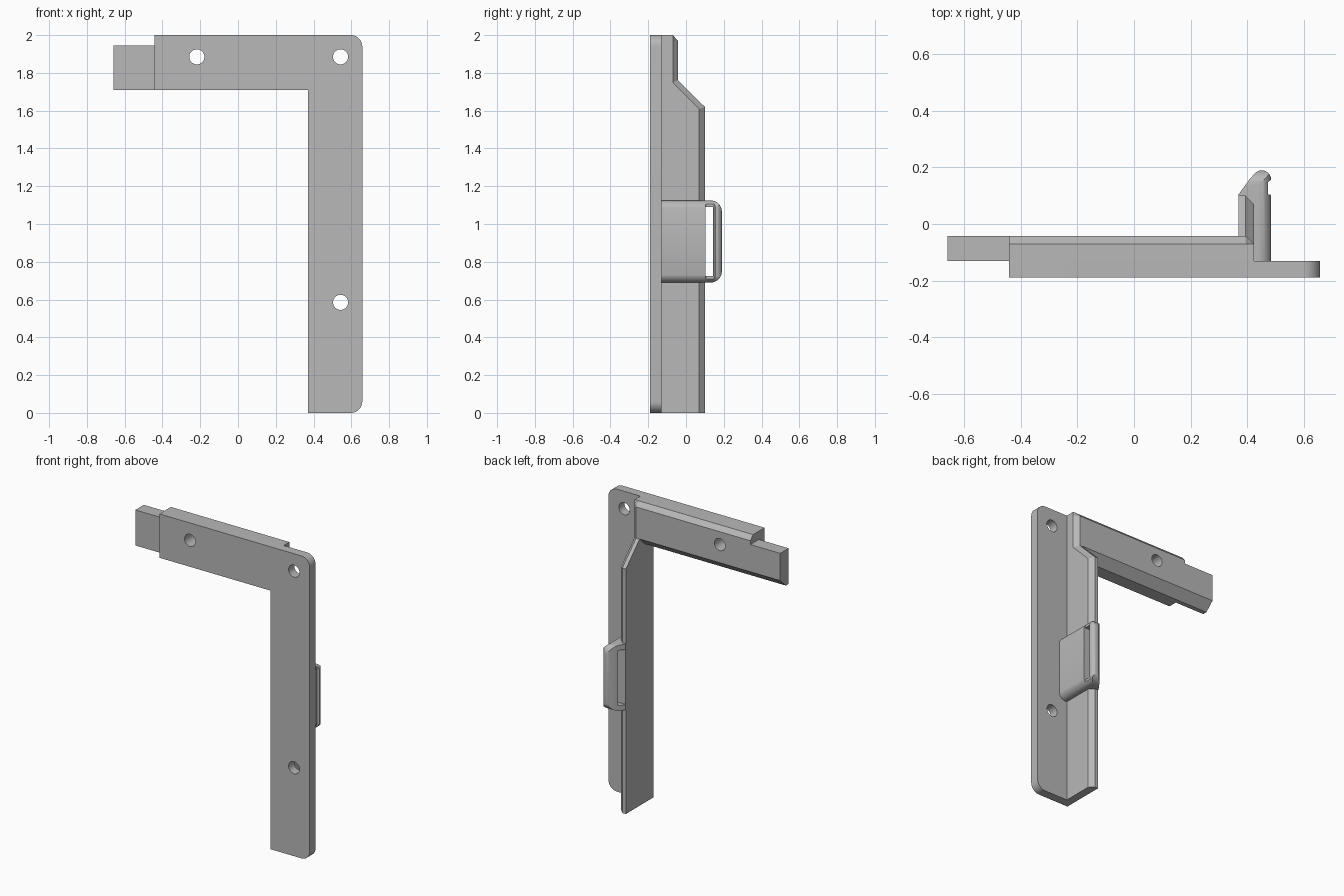
import bpy, bmesh
from math import sin, cos, pi, radians

if "Cube" in bpy.data.objects:
    bpy.data.objects.remove(bpy.data.objects["Cube"])

grey = bpy.data.materials.new("plain_grey")
grey.use_nodes = True
colour = (0.48, 0.48, 0.48, 1)
grey.diffuse_color = colour
grey.node_tree.nodes["Principled BSDF"].inputs["Base Color"].default_value = colour


def loft(name, axis, sections):
    """Solid through sections (position, 2D points) placed along an axis."""
    place = {"x": lambda p, d: (d, p[0], p[1]),
             "y": lambda p, d: (p[0], d, p[1]),
             "z": lambda p, d: (p[0], p[1], d)}[axis]
    bm = bmesh.new()
    rings = [[bm.verts.new(place(p, d)) for p in pts] for d, pts in sections]
    for a, b in zip(rings, rings[1:]):
        for i in range(len(a)):
            j = (i + 1) % len(a)
            bm.faces.new((a[i], a[j], b[j], b[i]))
    bm.faces.new(rings[0])
    bm.faces.new(rings[-1])
    bmesh.ops.recalc_face_normals(bm, faces=bm.faces)
    mesh = bpy.data.meshes.new(name)
    bm.to_mesh(mesh)
    bm.free()
    mesh.materials.append(grey)
    ob = bpy.data.objects.new(name, mesh)
    bpy.context.collection.objects.link(ob)
    return ob


def prism(name, axis, pts, start, end):
    return loft(name, axis, [(start, pts), (end, pts)])


def arc(cx, cy, r, start, end, steps=8):
    """Points on an arc, angles in degrees."""
    angles = [radians(start + (end - start) * i / steps) for i in range(steps + 1)]
    return [(cx + r * cos(a), cy + r * sin(a)) for a in angles]


def rounded_end(left, right, low, high, r):
    """Rectangle whose two right-hand corners are rounded."""
    return ([(left, low)] + arc(right - r, low + r, r, -90, 0)
            + arc(right - r, high - r, r, 0, 90) + [(left, high)])


def boolean(ob, other, operation):
    mod = ob.modifiers.new("cut", "BOOLEAN")
    mod.operation, mod.solver, mod.object = operation, "EXACT", other
    bpy.context.view_layer.objects.active = ob
    bpy.ops.object.modifier_apply(modifier=mod.name)


def smooth(ob):
    bpy.ops.object.select_all(action="DESELECT")
    ob.select_set(True)
    bpy.context.view_layer.objects.active = ob
    bpy.ops.object.shade_smooth_by_angle(angle=radians(30))


FRONT, MID, BACK = -0.19, -0.13, -0.042
INNER, OUTER, EDGE = 0.37, 0.425, 0.658
ARM_END, TENON_END, ARM_LOW = -0.442, -0.66, 1.71

# L-shaped front plate with two rounded outer corners
outline = (rounded_end(INNER, EDGE, 0, 2, 0.06)[:-1]
           + [(ARM_END, 2), (ARM_END, ARM_LOW), (INNER, ARM_LOW)])
plate = prism("front_plate", "y", outline, FRONT, MID)

# Horizontal arm behind the plate, bevelled along its back edges
under = [(MID, ARM_LOW), (-0.1, ARM_LOW), (BACK, 1.765)]
arm = prism("horizontal_arm", "x", under + [(BACK, 1.97), (-0.07, 2), (MID, 2)],
            ARM_END, INNER)

# Tenon on the end of the arm
prism("arm_tenon", "x", under + [(BACK, 1.945), (MID, 1.945)], TENON_END, ARM_END)

# Upright fin with a sloping shoulder and a bevelled outer back edge
full = [(MID, 0), (0.1, 0), (0.1, 1.62), (BACK, 1.762), (BACK, 1.97), (-0.07, 2), (MID, 2)]
slim = [(MID, 0), (0.07, 0), (0.07, 1.61), (-0.07, 1.75), (-0.07, 1.97), (-0.07, 2), (MID, 2)]
loft("upright_fin", "x", [(INNER, full), (0.395, full), (OUTER, slim)])

# Loop clip: plan outline trimmed by a rounded side and a rounded end shape
LOW, HIGH = 0.69, 1.125
plan = [(OUTER, MID), (0.485, MID), (0.485, 0.103), (0.474, 0.105), (0.474, 0.148),
        *arc(0.452, 0.157, 0.033, 0, 130), (0.41, 0.16), (INNER, 0.105), (INNER, 0.1),
        (0.395, 0.1), (OUTER, 0.07)]
clip = prism("loop_clip", "z", plan, LOW, HIGH)
trims = [prism("clip_side_trim", "x", rounded_end(-0.3, 0.19, LOW, HIGH, 0.06), 0.2, 0.6),
         prism("clip_end_trim", "y", rounded_end(0.3, 0.486, LOW, HIGH, 0.05), -0.3, 0.3)]
slot = prism("clip_slot", "x", [(0.102, 0.725), (0.142, 0.725), (0.142, 1.09), (0.102, 1.09)],
             0.2, 0.6)
for trim in trims:
    boolean(clip, trim, "INTERSECT")
boolean(clip, slot, "DIFFERENCE")

# Screw holes
holes = [prism("hole_cutter", "y", arc(x, z, 0.04, 0, 348.75, 31), -0.4, 0.3)
         for x, z in ((-0.218, 1.885), (0.543, 1.885), (0.543, 0.585))]
for hole in holes:
    boolean(plate, hole, "DIFFERENCE")
boolean(arm, holes[0], "DIFFERENCE")

for helper in trims + [slot] + holes:
    bpy.data.objects.remove(helper)
for part in (plate, arm, clip):
    smooth(part)
